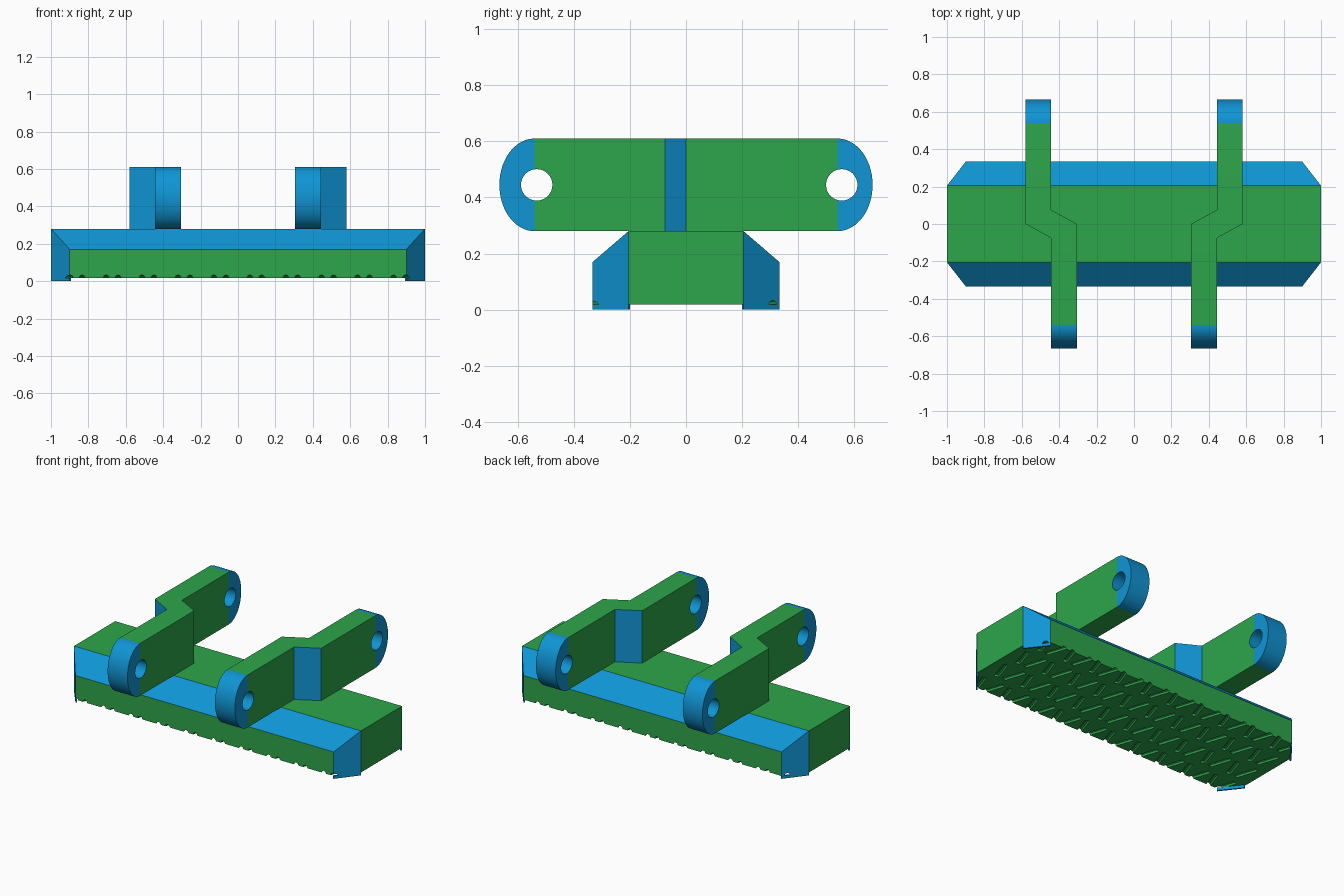
import bpy, bmesh, math
from mathutils import Vector, Matrix

if "Cube" in bpy.data.objects:
    bpy.data.objects.remove(bpy.data.objects["Cube"])


def material(name, rgb):
    m = bpy.data.materials.new(name)
    m.diffuse_color = (*rgb, 1)
    m.use_nodes = True
    m.node_tree.nodes["Principled BSDF"].inputs["Base Color"].default_value = m.diffuse_color
    return m


green = material("green", (0.026, 0.38, 0.07))
blue = material("blue", (0.005, 0.30, 0.66))


def finish(bm, name):
    bmesh.ops.recalc_face_normals(bm, faces=bm.faces[:])
    me = bpy.data.meshes.new(name)
    bm.to_mesh(me)
    bm.free()
    ob = bpy.data.objects.new(name, me)
    bpy.context.collection.objects.link(ob)
    me.materials.append(green)
    me.materials.append(blue)
    return ob


def cut(ob, cutter):
    mod = ob.modifiers.new("cut", 'BOOLEAN')
    mod.operation = 'DIFFERENCE'
    mod.solver = 'EXACT'
    mod.object = cutter
    bpy.context.view_layer.objects.active = ob
    bpy.ops.object.modifier_apply(modifier=mod.name)
    bpy.data.objects.remove(cutter)


def add_rod(bm, a, b, r, sides):
    # closed cylinder between two points
    a, b = Vector(a), Vector(b)
    d = b - a
    mat = Matrix.Translation((a + b) / 2) @ d.to_track_quat('Z', 'Y').to_matrix().to_4x4()
    bmesh.ops.create_cone(bm, cap_ends=True, segments=sides, radius1=r, radius2=r,
                          depth=d.length, matrix=mat)


# Pad: block with sloped long edges and chamfered corners
BASE, TOP = 0.018, 0.28
bm = bmesh.new()
for sx in (-1, 1):
    for sy in (-1, 1):
        for x, y, z in ((1, .205, TOP), (.9, .333, .17), (1, .205, BASE), (.9, .333, BASE)):
            bm.verts.new((sx * x, sy * y, z))
bmesh.ops.convex_hull(bm, input=bm.verts[:])
bmesh.ops.dissolve_limit(bm, angle_limit=0.02, verts=bm.verts[:], edges=bm.edges[:])
pad = finish(bm, "pad")

# Tread: rows of V-shaped grooves in the underside
bm = bmesh.new()
for y in (-0.285, -0.095, 0.095, 0.285):
    for k in range(10):
        cx = -0.865 + 0.192 * k
        for s in (-1, 1):
            add_rod(bm, (cx + s * 0.025, y - 0.068, BASE), (cx + s * 0.07, y + 0.068, BASE), 0.015, 8)
cut(pad, finish(bm, "tread_cutter"))

# Blue slopes and corner faces
for p in pad.data.polygons:
    n, z = p.normal, p.center.z
    slope = 0.3 < n.z < 0.95 and z > 0.1
    corner = abs(n.z) < 0.05 and abs(n.x) > 0.3 and abs(n.y) > 0.3 and z > 0.05
    p.material_index = 1 if slope or corner else 0

# Corner lips reaching the ground
bm = bmesh.new()
for sx in (-1, 1):
    for sy in (-1, 1):
        plan = ((1, .205), (.9, .333), (.892, .327), (.992, .199))
        face = bm.faces.new([bm.verts.new((sx * x, sy * y, 0)) for x, y in plan])
        ext = bmesh.ops.extrude_face_region(bm, geom=[face])
        bmesh.ops.translate(bm, vec=(0, 0, BASE),
                            verts=[v for v in ext['geom'] if isinstance(v, bmesh.types.BMVert)])
lips = finish(bm, "corner_lips")
for p in lips.data.polygons:
    p.material_index = 1

# Links: cranked arms swept along y with elliptical ends and pin holes
MID, HALF, END, TIP = 0.445, 0.165, 0.54, 0.125


def ramp(y, y0, y1, a, b):
    t = min(1, max(0, (y - y0) / (y1 - y0)))
    return a + (b - a) * t


arc = [math.radians(a) for a in range(6, 90, 6)] + [math.radians(89)]
end = [(END + TIP * math.sin(a), HALF * math.cos(a)) for a in arc]
stations = ([(-y, h) for y, h in reversed(end)]
            + [(y, HALF) for y in (-END, -0.075, 0, 0.075, END)] + end)

for side, name in ((-1, "left_link"), (1, "right_link")):
    bm = bmesh.new()
    rings = []
    for y, h in stations:
        outer = side * ramp(y, -0.075, 0, 0.443, 0.58)
        inner = side * ramp(y, 0, 0.075, 0.305, 0.443)
        rings.append([bm.verts.new(c) for c in ((outer, y, MID - h), (inner, y, MID - h),
                                                (inner, y, MID + h), (outer, y, MID + h))])
    for r, s in zip(rings, rings[1:]):
        for i in range(4):
            j = (i + 1) % 4
            bm.faces.new((r[i], r[j], s[j], s[i]))
    bm.faces.new(rings[0])
    bm.faces.new(rings[-1])
    link = finish(bm, name)

    # pin holes
    bm = bmesh.new()
    for y in (-0.532, 0.555):
        add_rod(bm, (side * 0.2, y, MID), (side * 0.7, y, MID), 0.056, 32)
    cut(link, finish(bm, "pin_cutter"))

    # blue ends, crank faces and hole walls
    for p in link.data.polygons:
        n, c = p.normal, p.center
        tip = abs(c.y) > END and abs(n.x) > 0.9
        wall = abs(n.x) < 0.9 and (abs(c.y) > END or abs(n.z) < 0.9)
        hole = abs(n.x) < 0.1 and abs(c.z - MID) < 0.06
        p.material_index = 1 if tip or wall or hole else 0
    bpy.ops.object.select_all(action='DESELECT')
    link.select_set(True)
    bpy.context.view_layer.objects.active = link
    bpy.ops.object.shade_smooth_by_angle(angle=math.radians(25))
